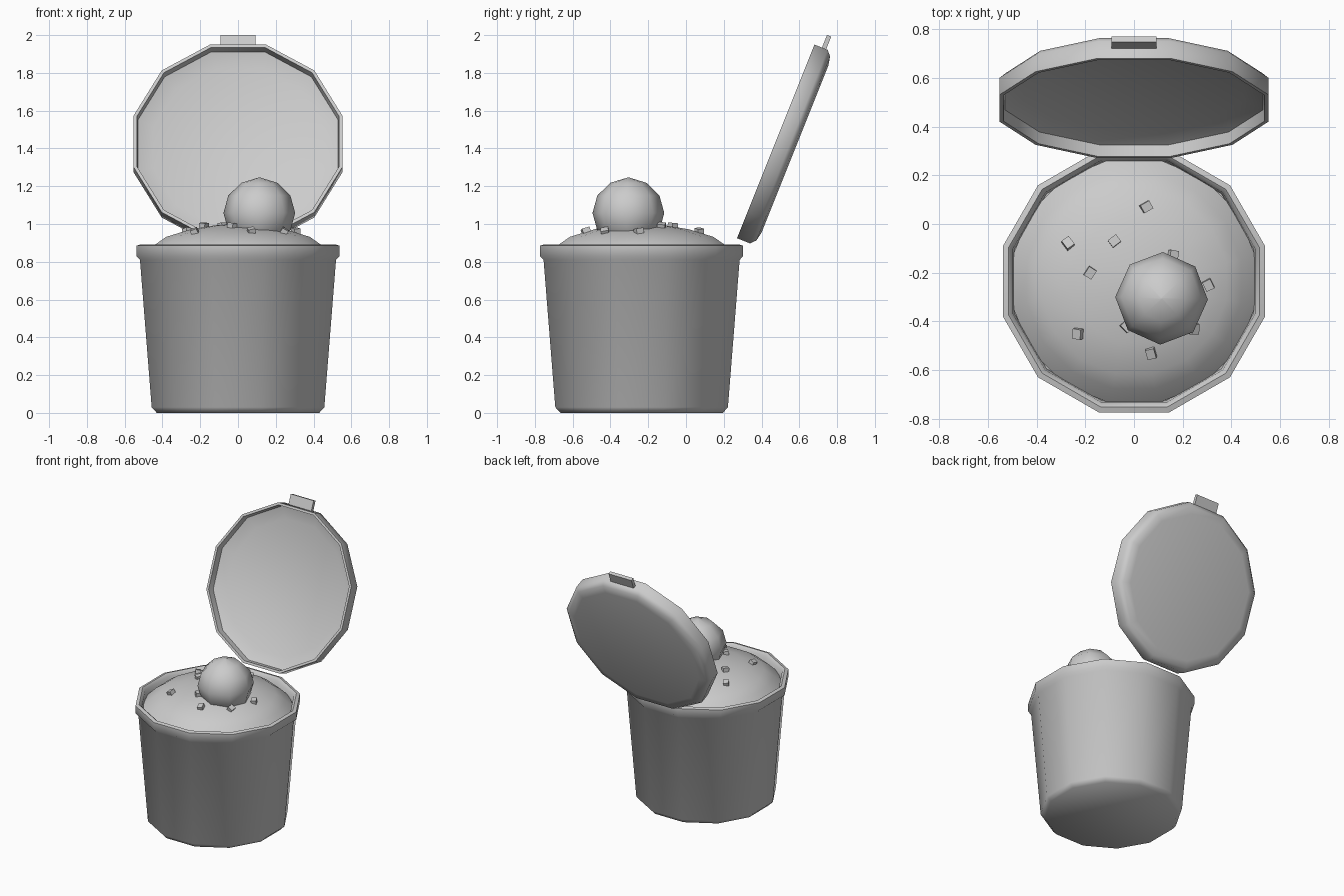
import bpy, math, random
from mathutils import Matrix, Vector

cube = bpy.data.objects.get("Cube")
if cube:
    bpy.data.objects.remove(cube, do_unlink=True)
random.seed(4)

grey = bpy.data.materials.new("plain_grey")
grey.use_nodes = True
grey.diffuse_color = (0.6, 0.6, 0.6, 1)
grey.node_tree.nodes["Principled BSDF"].inputs["Base Color"].default_value = (0.6, 0.6, 0.6, 1)

SIDES = 12


def make(name, verts, faces, matrix, smooth=None):
    mesh = bpy.data.meshes.new(name)
    mesh.from_pydata(verts, [], faces)
    mesh.materials.append(grey)
    obj = bpy.data.objects.new(name, mesh)
    bpy.context.collection.objects.link(obj)
    obj.matrix_world = matrix
    if smooth:
        bpy.ops.object.select_all(action="DESELECT")
        obj.select_set(True)
        bpy.context.view_layer.objects.active = obj
        bpy.ops.object.shade_smooth_by_angle(angle=math.radians(smooth))
    return obj


def lathe(name, profile, matrix, sides=SIDES, smooth=60, flat_front=True):
    """Spin (radius, height) points, bottom outside first; both ends are capped.
    With flat_front the radius is measured to the middle of a side."""
    grow = 1 / math.cos(math.pi / sides) if flat_front else 1
    turn = 0.5 if flat_front else 0
    verts, faces = [], []
    for r, z in profile:
        for i in range(sides):
            a = 2 * math.pi * (i + turn) / sides
            verts.append((r * grow * math.cos(a), r * grow * math.sin(a), z))
    for k in range(len(profile) - 1):
        for i in range(sides):
            j = (i + 1) % sides
            faces.append((k * sides + i, k * sides + j,
                          (k + 1) * sides + j, (k + 1) * sides + i))
    last = (len(profile) - 1) * sides
    faces.append(tuple(reversed(range(sides))))
    faces.append(tuple(range(last, last + sides)))
    return make(name, verts, faces, matrix, smooth)


def box(name, size, matrix):
    x, y, z = (s / 2 for s in size)
    verts = [(a, b, c) for c in (-z, z) for a, b in ((-x, -y), (x, -y), (x, y), (-x, y))]
    faces = [(3, 2, 1, 0), (4, 5, 6, 7)]
    faces += [(i, (i + 1) % 4, (i + 1) % 4 + 4, i + 4) for i in range(4)]
    return make(name, verts, faces, matrix)


tub_place = Matrix.Translation((0, -0.235, 0))

# Tapered tub with a rolled rim and a hollow inside
lathe("tub", [(0.43, 0), (0.457, 0.03), (0.519, 0.81), (0.538, 0.83), (0.538, 0.885),
              (0.515, 0.892), (0.497, 0.875), (0.49, 0.8)], tub_place)

# Domed filling
dome = [(0.5, 0.83), (0.44, 0.89), (0.38, 0.932), (0.25, 0.972), (0.12, 0.993), (0.01, 1.0)]
lathe("filling", dome, tub_place, sides=16)

# Round scoop sitting on the filling, with a slight peak
scoop = [(0.19 * math.sin(t), -0.185 * math.cos(t))
         for t in (math.pi * k / 6 for k in range(1, 6))]
scoop = [(0.004, -0.185)] + scoop + [(0.004, 0.188)]
lathe("scoop", scoop, Matrix.Translation((0.113, -0.305, 1.058)) @ Matrix.Rotation(-0.03, 4, "Z"),
      sides=8, flat_front=False)


def dome_height(r):
    for (r0, z0), (r1, z1) in zip(dome, dome[1:]):
        if r >= r1:
            return z0 + (z1 - z0) * (r0 - r) / (r0 - r1), (z1 - z0) / (r0 - r1)
    return dome[-1][1], 0


# Small chunks scattered over the filling
spots = [(0.05, 0.07), (-0.27, -0.08), (-0.08, -0.07), (-0.18, -0.2), (-0.23, -0.45),
         (0.07, -0.53), (0.305, -0.25), (0.245, -0.43), (-0.03, -0.42), (0.16, -0.13)]
for n, (x, y) in enumerate(spots):
    out = Vector((x, y + 0.235, 0))
    height, slope = dome_height(out.length)
    normal = (out.normalized() * slope + Vector((0, 0, 1))).normalized()
    tilt = normal.to_track_quat("Z", "Y").to_matrix().to_4x4()
    wobble = Matrix.Rotation(random.uniform(0, 3), 4, "Z") @ Matrix.Rotation(random.uniform(-0.4, 0.4), 4, "X")
    box(f"chunk_{n + 1}", (0.042, 0.036, 0.03),
        Matrix.Translation((x, y, height + 0.008)) @ tilt @ wobble)

# Open lid leaning back, hollow side facing the front
lid_place = Matrix.Translation((0, 0.475, 1.4375)) @ Matrix.Rotation(math.radians(68.2), 4, "X")
lathe("lid", [(0.475, -0.11), (0.525, -0.1), (0.552, -0.075), (0.552, 0),
              (0.535, 0), (0.53, -0.05), (0.45, -0.085)], lid_place)

# Pull tab at the lid's edge
box("lid_tab", (0.186, 0.092, 0.024), lid_place @ Matrix.Translation((0, 0.578, -0.055)))
